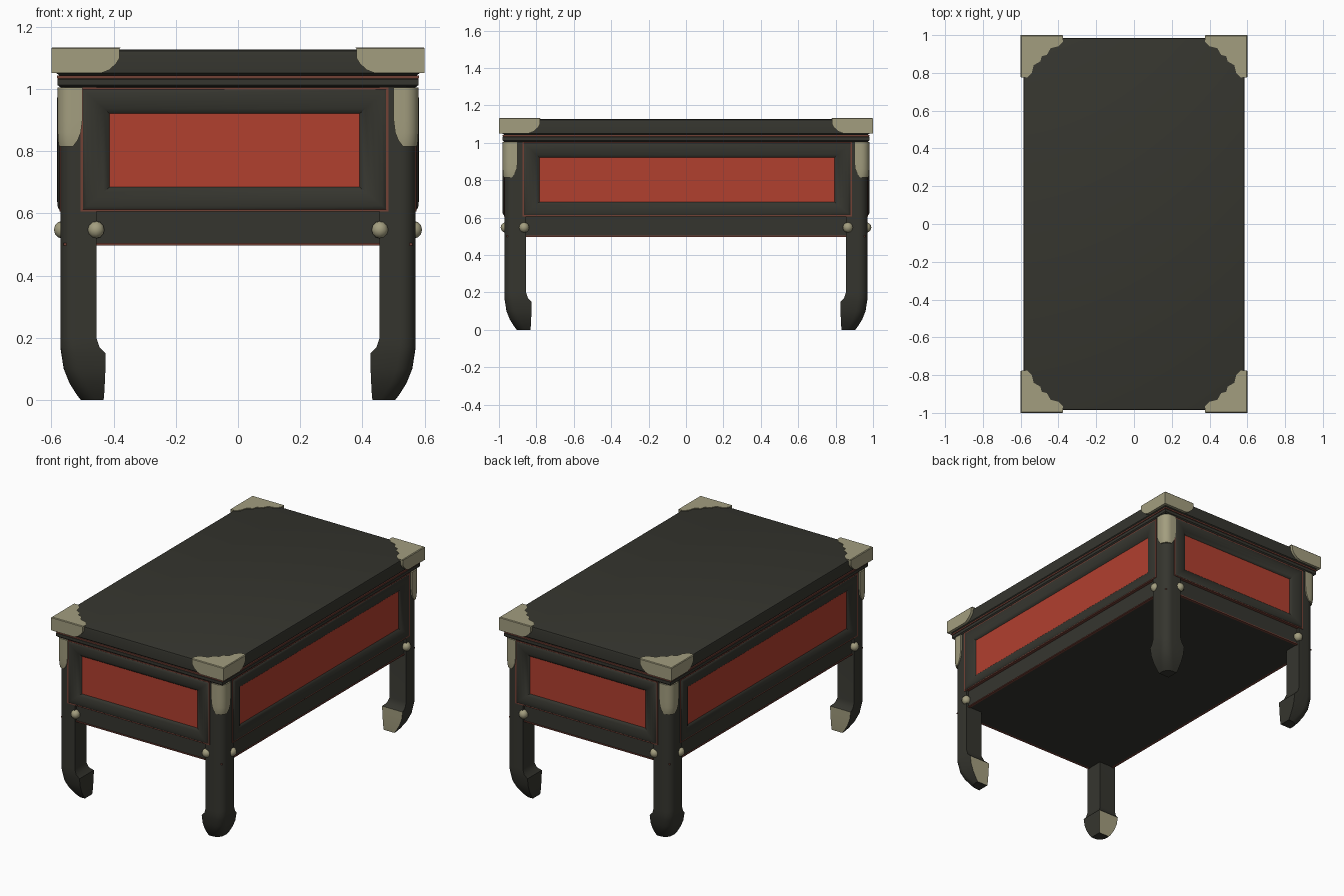
import bpy, bmesh, math
from mathutils import Vector, Matrix

if "Cube" in bpy.data.objects:
    bpy.data.objects.remove(bpy.data.objects["Cube"])


def material(name, rgb):
    m = bpy.data.materials.new(name)
    m.diffuse_color = (*rgb, 1)
    m.use_nodes = True
    m.node_tree.nodes["Principled BSDF"].inputs["Base Color"].default_value = m.diffuse_color
    return m


BLACK = material("black lacquer", (0.036, 0.036, 0.028))
RED = material("red lacquer", (0.44, 0.05, 0.028))
BRASS = material("aged brass", (0.365, 0.34, 0.212))
WORN = material("worn red edge", (0.17, 0.052, 0.036))


def finish(name, bm, mats, mirror=""):
    bmesh.ops.recalc_face_normals(bm, faces=bm.faces)
    me = bpy.data.meshes.new(name)
    bm.to_mesh(me)
    bm.free()
    for m in mats:
        me.materials.append(m)
    ob = bpy.data.objects.new(name, me)
    bpy.context.collection.objects.link(ob)
    if mirror:
        mod = ob.modifiers.new("mirror", "MIRROR")
        mod.use_axis = ("x" in mirror, "y" in mirror, False)
        mod.use_mirror_merge = False
    return ob


def box(name, lo, hi, mat, mirror=""):
    bm = bmesh.new()
    bmesh.ops.create_cube(bm, size=1)
    for v in bm.verts:
        v.co = Vector([lo[i] if v.co[i] < 0 else hi[i] for i in range(3)])
    return finish(name, bm, [mat], mirror)


def loft(rings, caps=True):
    """Join equal-length rings of points with quads."""
    bm = bmesh.new()
    loops = [[bm.verts.new(p) for p in r] for r in rings]
    n = len(loops[0])
    for a, b in zip(loops, loops[1:]):
        for i in range(n):
            j = (i + 1) % n
            bm.faces.new((a[i], a[j], b[j], b[i]))
    if caps:
        bm.faces.new(loops[0])
        bm.faces.new(loops[-1])
    bm.normal_update()
    return bm


def corner_section(z, lo, hi, r=0.05):
    """Square section with a rounded outer corner, in the +x +y corner."""
    pts = [(lo, lo), (hi, lo)]
    for k in range(7):
        a = math.pi / 2 * k / 6
        pts.append((hi - r + r * math.cos(a), hi - r + r * math.sin(a)))
    pts.append((lo, hi))
    return [(x, y + 0.4, z) for x, y in pts]


def rect(z, x):
    return [(sx * x, sy * (x + 0.4), z)
            for sx, sy in ((-1, -1), (1, -1), (1, 1), (-1, 1))]


# Body with flush underside, and a table top with a moulded edge
box("body_core", (-0.555, -0.955, 0.5), (0.555, 0.955, 1.01), BLACK)
finish("table_top", loft([rect(1.005, 0.572), rect(1.012, 0.58), rect(1.03, 0.58),
                          rect(1.036, 0.574), rect(1.043, 0.574),
                          rect(1.05, 0.583), rect(1.112, 0.585),
                          rect(1.122, 0.582), rect(1.126, 0.572)]), [BLACK])

# Thin worn red edges under the top and along the bottom of the body
finish("top_edge", loft([rect(1.033, 0.572), rect(1.033, 0.581), rect(1.042, 0.581),
                         rect(1.042, 0.572)], False), [WORN])
finish("apron_edge", loft([rect(0.497, 0.545), rect(0.497, 0.56), rect(0.504, 0.56),
                           rect(0.504, 0.55)], False), [WORN])

# Legs with inward-turned hoof feet, brass on the inner y face of each foot
leg_rings = [(1.005, 0.455, 0.571), (0.2, 0.455, 0.571), (0.17, 0.445, 0.571),
             (0.15, 0.425, 0.568), (0.1, 0.426, 0.56), (0.055, 0.428, 0.542),
             (0.018, 0.43, 0.519), (0.0, 0.432, 0.505)]
bm = loft([corner_section(*r) for r in leg_rings])
for f in bm.faces:
    c = f.calc_center_median()
    if c.z < 0.15 and abs(f.normal.y) > 0.7 and c.y < 0.84:
        f.material_index = 1
finish("leg", bm, [BLACK, BRASS], "xy")

# Brass sheaths on the upper legs
sheath = [(1.004, 0.5, 0.58), (0.9, 0.5, 0.58), (0.86, 0.505, 0.58),
          (0.835, 0.515, 0.579), (0.815, 0.53, 0.576)]
finish("leg_brass", loft([corner_section(*r, r=0.045) for r in sheath]),
       [BRASS], "xy")

# Scalloped brass caps on the top corners (offsets in from the corner)
half = [(0.22, 0.0), (0.22, 0.03), (0.195, 0.055), (0.155, 0.065),
        (0.135, 0.10)]
outline = [(0, 0)] + half + [(0.108, 0.108)] + [(b, a) for a, b in half[::-1]]


def cap_ring(z, reach, grow=0.0):
    return [(0.6 - grow - min(a, reach), 1.0 - grow - min(b, reach), z)
            for a, b in outline]


finish("corner_cap", loft([cap_ring(1.05, 0.16), cap_ring(1.06, 0.185),
                           cap_ring(1.08, 0.208), cap_ring(1.10, 0.22),
                           cap_ring(1.129, 0.22), cap_ring(1.133, 0.22, 0.004)]),
       [BRASS], "xy")

# Moulded frames with red panels: (inset from the outer edge, outward height)
PROFILE = [(0, -0.005), (0, 0.018), (0.006, 0.024), (0.016, 0.027),
           (0.034, 0.028), (0.052, 0.025), (0.07, 0.018), (0.085, 0.009),
           (0.092, 0.002)]


def panel(name, half_w, shift, base, angle):
    """Build facing -y, then turn about z to the wanted side."""
    turn = Matrix.Rotation(math.radians(angle), 4, "Z")

    def ring(inset, h):
        w, z0, z1 = half_w - inset, 0.61 + inset * 0.84, 1.0 - inset * 0.91
        return [turn @ Vector((x + shift, -base - h, z))
                for x, z in ((-w, z0), (w, z0), (w, z1), (-w, z1))]

    finish(name + "_frame", loft([ring(*p) for p in PROFILE], False), [BLACK])
    finish(name + "_frame_edge", loft([ring(-0.005, -0.01), ring(-0.005, 0.021),
                                       ring(0.003, 0.021)], False), [WORN])
    bm = bmesh.new()
    bm.faces.new([bm.verts.new(p) for p in ring(0.088, 0.006)])
    bm.normal_update()
    out = turn @ Vector((0, -1, 0))
    ext = bmesh.ops.extrude_face_region(bm, geom=bm.faces[:])["geom"]
    bmesh.ops.translate(bm, vec=-out * 0.004,
                        verts=[g for g in ext if isinstance(g, bmesh.types.BMVert)])
    finish(name + "_red_panel", bm, [RED])


panel("front", 0.49, -0.011, 0.953, 0)
panel("right", 0.876, 0.006, 0.553, 90)
panel("back", 0.49, -0.011, 0.953, 180)
panel("left", 0.876, 0.006, 0.553, 270)

# Brass studs beside each leg
for name, pos in (("end_stud", (0.456, 0.963, 0.547)),
                  ("side_stud", (0.565, 0.866, 0.547))):
    bm = bmesh.new()
    bmesh.ops.create_uvsphere(bm, u_segments=10, v_segments=6, radius=0.028)
    bmesh.ops.translate(bm, verts=bm.verts, vec=pos)
    finish(name, bm, [BRASS], "xy")

# Smooth rounded parts, keep edges sharp
for ob in bpy.context.collection.objects:
    ob.select_set(True)
    bpy.context.view_layer.objects.active = ob
bpy.ops.object.shade_smooth_by_angle(angle=math.radians(35))
